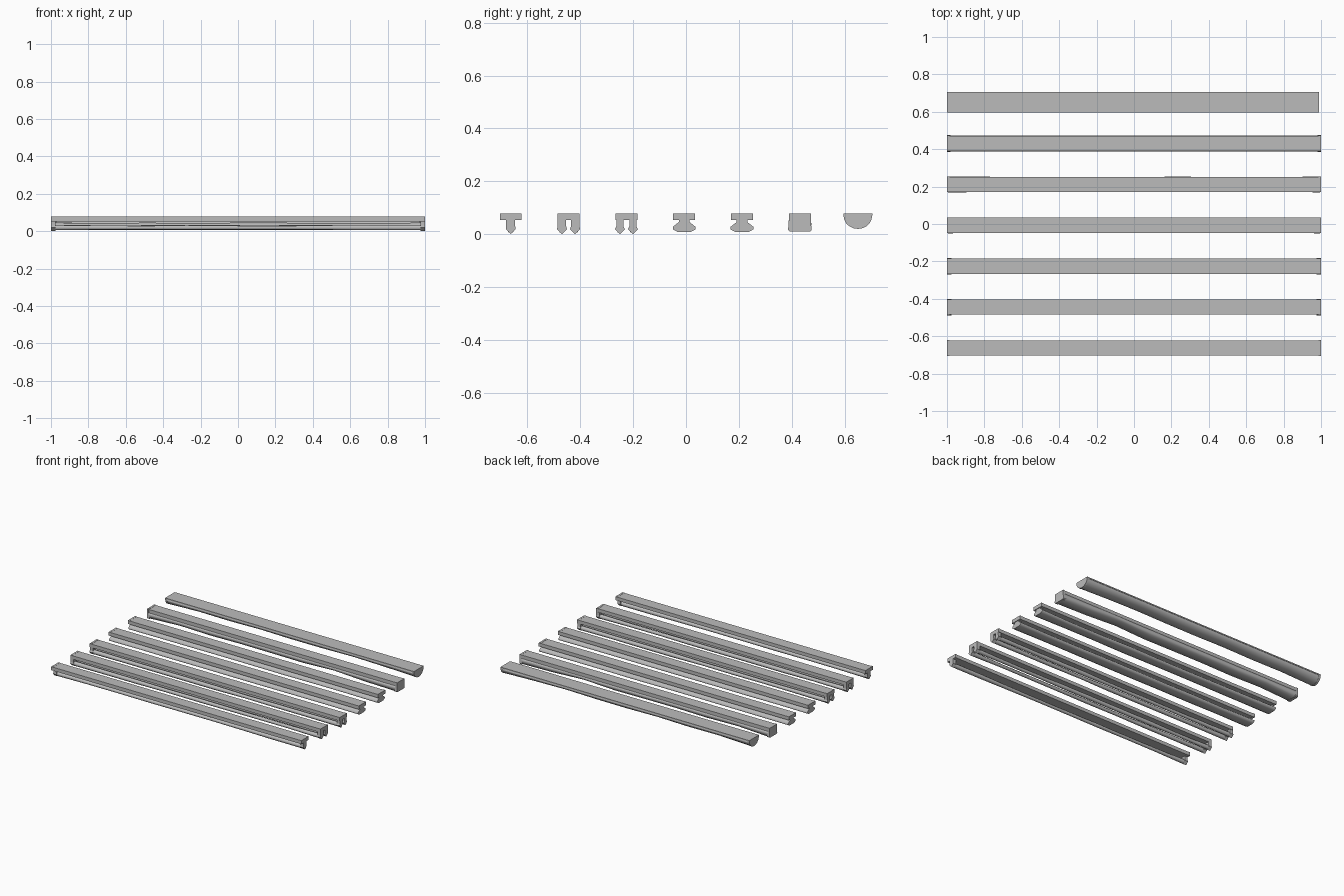
import bpy, bmesh, math, random

if "Cube" in bpy.data.objects:
    bpy.data.objects.remove(bpy.data.objects["Cube"])
random.seed(4)

grey = bpy.data.materials.new("light grey")
grey.diffuse_color = (0.5, 0.5, 0.5, 1)
grey.use_nodes = True
grey.node_tree.nodes["Principled BSDF"].inputs["Base Color"].default_value = grey.diffuse_color


def finish(name, bm, smooth=False):
    bmesh.ops.recalc_face_normals(bm, faces=bm.faces)
    me = bpy.data.meshes.new(name)
    bm.to_mesh(me)
    bm.free()
    me.materials.append(grey)
    ob = bpy.data.objects.new(name, me)
    bpy.context.collection.objects.link(ob)
    if smooth:
        for p in me.polygons:
            p.use_smooth = len(p.vertices) == 4
    return ob


def loft(name, rings, smooth=False):
    """Skin a list of (x, [(y, z), ...]) cross-sections and cap both ends."""
    bm = bmesh.new()
    loops = [[bm.verts.new((x, y, z)) for y, z in pts] for x, pts in rings]
    n = len(loops[0])
    for a, b in zip(loops, loops[1:]):
        for i in range(n):
            j = (i + 1) % n
            bm.faces.new((a[i], a[j], b[j], b[i]))
    bm.faces.new(loops[0])
    bm.faces.new(loops[-1])
    return finish(name, bm, smooth)


def prism(name, x0, x1, pts):
    return loft(name, [(x0, pts), (x1, pts)])


def rect(y0, y1, z0, z1):
    return [(y0, z0), (y1, z0), (y1, z1), (y0, z1)]


def oval(cy, cz, ry, rz, n):
    return [(cy + ry * math.cos(2 * math.pi * i / n),
             cz + rz * math.sin(2 * math.pi * i / n)) for i in range(n)]


def trough(cy, half, top, bottom, n=10):
    """Half-round section with its flat side up."""
    return [(cy + half * math.cos(math.pi * i / n),
             top - (top - bottom) * math.sin(math.pi * i / n)) for i in range(n + 1)]


TOP, MID = 0.079, 0.053
HALF = 0.0415
Y = [-0.663 + 0.2187 * i for i in range(7)]


def housing(name, cy, half=HALF, bottom=MID):
    prism(name + "_housing", -0.99, 0.99, rect(cy - half + .001, cy + half - .001, bottom, TOP - .001))
    for s in (-1, 1):
        prism(name + "_end_cap", min(s, s * .986), max(s, s * .986),
              rect(cy - half, cy + half, bottom, TOP))


def bare_tube(name, cy, stem):
    # thin uneven lamp tube held by a pointed socket at each end
    rings = []
    for i in range(9):
        x = -0.98 + 1.96 * i / 8
        r = 0.0155 if i in (0, 8) else random.uniform(0.011, 0.0155)
        rings.append((x, oval(cy, 0.019, r, r, 6)))
    loft(name + "_tube", rings, True)
    for s in (-1, 1):
        w = stem / 2
        pts = [(cy - w, MID), (cy - w, 0.03), (cy - .019, 0.019), (cy, 0.0),
               (cy + .019, 0.019), (cy + w, 0.03), (cy + w, MID)]
        prism(name + "_socket", min(s, s * .975), max(s, s * .975), pts)


# single and twin tube fittings
housing("single_lamp", Y[0])
bare_tube("single_lamp", Y[0], 0.034)
for k, (name, off) in enumerate((("twin_lamp", 0.025), ("narrow_twin_lamp", 0.0245))):
    cy = Y[1 + k]
    housing(name, cy)
    for s in (-1, 1):
        bare_tube(name, cy + s * off, 0.032 - 0.006 * k)

# fittings with a wide lens-shaped tube cover
for k, name in enumerate(("wide_lamp", "shallow_wide_lamp")):
    cy = Y[3 + k]
    housing(name, cy)
    rings = []
    for i in range(9):
        x = -0.995 + 1.99 * i / 8
        f = 1 if i in (0, 8) else random.uniform(0.86, 1.0)
        pts = [(cy - .026, .009), (cy + .026, .009), (cy + .043, .018), (cy + .043, .028),
               (cy + .02, .046), (cy - .02, .046), (cy - .043, .028), (cy - .043, .018)]
        rings.append((x, [(cy + (y - cy) * f, .012 + (z - .012) * f) for y, z in pts]))
    loft(name + "_cover", rings, True)
    for s in (-1, 1):
        prism(name + "_bracket", min(s * .995, s * .97), max(s * .995, s * .97),
              rect(cy - .02, cy + .02, .04, MID))

# box fitting: deep end plates, shallow uneven side skirts and a tube between
cy = Y[5]
housing("box_lamp", cy)
for s in (-1, 1):
    prism("box_lamp_end_plate", min(s, s * .98), max(s, s * .98),
          [(cy - HALF - .003, .016), (cy - HALF + .003, .01), (cy + HALF - .003, .01),
           (cy + HALF + .003, .016), (cy + HALF, MID), (cy - HALF, MID)])
rings = []
for i in range(9):
    depth = 0.012 if i in (0, 8) else random.uniform(0.014, 0.03)
    rings.append((-0.985 + 1.97 * i / 8,
                  [(cy - HALF, MID), (cy - HALF - .002, (MID + depth) / 2), (cy - HALF + .006, depth),
                   (cy + HALF - .006, depth), (cy + HALF + .002, (MID + depth) / 2), (cy + HALF, MID)]))
loft("box_lamp_cover", rings, True)

# half-round fitting: shell with deeper rounded ends
cy = Y[6] + 0.0005 - 0.0005
cy = 0.65
prism("round_lamp_top_plate", -1, 0.99, rect(cy - .055, cy + .055, .07, TOP))
for x0, x1 in ((-1, -.985), (.975, .99)):
    prism("round_lamp_end_plate", x0, x1, trough(cy, .054, .07, .02))
rings = []
for i in range(9):
    low = 0.021 if i in (0, 8) else random.uniform(0.026, 0.04)
    rings.append((-0.99 + 1.97 * i / 8, trough(cy, .053, .07, low)))
loft("round_lamp_cover", rings, True)
